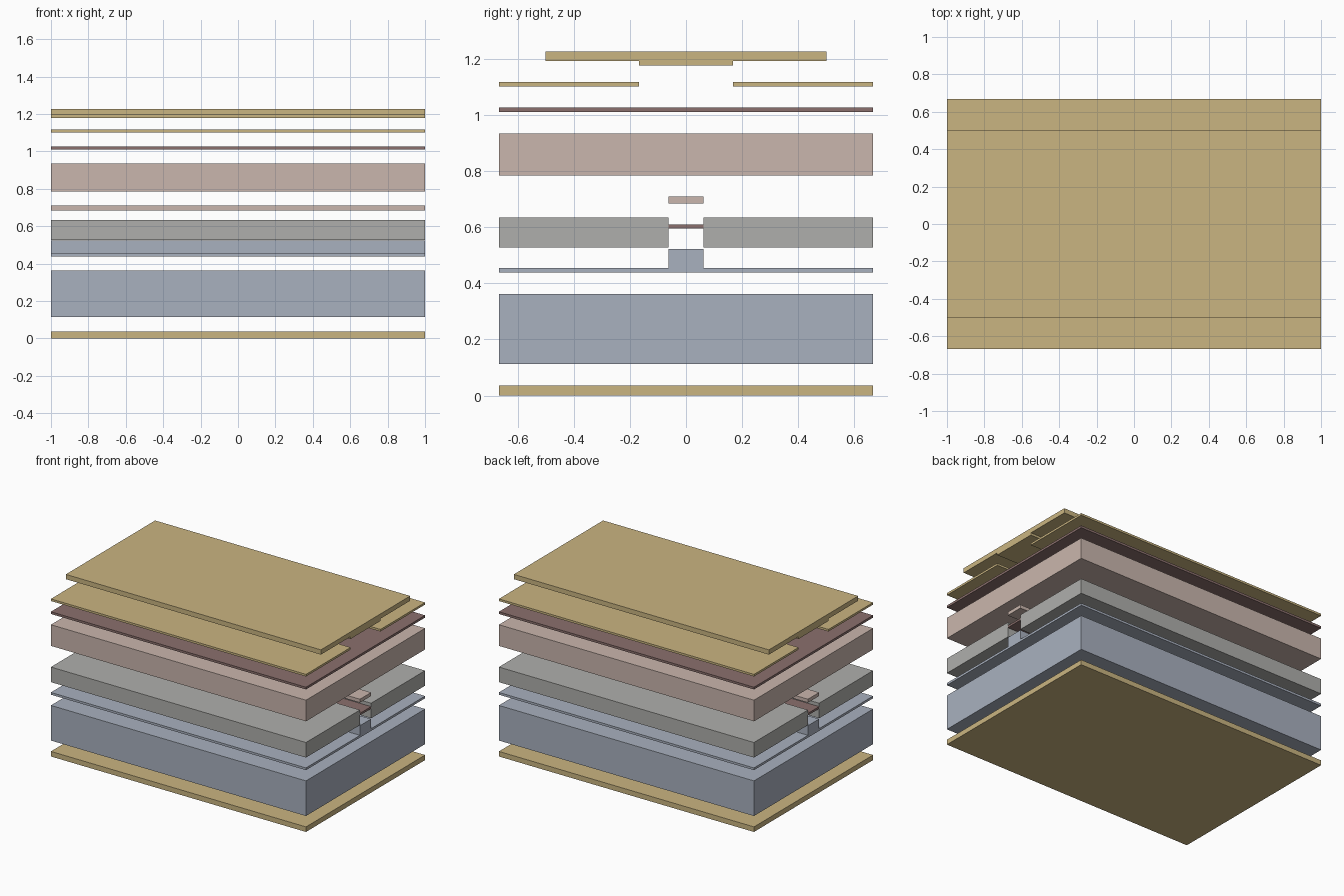
import bpy
import bmesh

cube = bpy.data.objects.get("Cube")
if cube:
    bpy.data.objects.remove(cube, do_unlink=True)


def linear(c):
    c /= 255
    return c / 12.92 if c <= 0.04045 else ((c + 0.055) / 1.055) ** 2.4


def material(name, *rgb):
    colour = (*[linear(c) for c in rgb], 1)
    mat = bpy.data.materials.new(name)
    mat.use_nodes = True
    mat.diffuse_color = colour
    mat.node_tree.nodes["Principled BSDF"].inputs["Base Color"].default_value = colour
    return mat


gold = material("gold", 202, 181, 129)
blue = material("pale blue", 169, 177, 191)
grey = material("warm grey", 175, 175, 172)
pink = material("pale pink", 202, 182, 173)
mauve = material("dark mauve", 139, 112, 109)

HALF_X = 1.0      # half length of every layer
HALF_Y = 0.667    # half depth of the full layers
RIDGE = 0.0625    # half width of the buried ridge
GAP = 0.167       # half width of the top contact opening


def extrude(name, profile, mat):
    """Extrude a (y, z) profile along the whole length in x."""
    bm = bmesh.new()
    face = bm.faces.new([bm.verts.new((-HALF_X, y, z)) for y, z in profile])
    side = bmesh.ops.extrude_face_region(bm, geom=[face])["geom"]
    verts = [v for v in side if isinstance(v, bmesh.types.BMVert)]
    bmesh.ops.translate(bm, verts=verts, vec=(2 * HALF_X, 0, 0))
    bmesh.ops.recalc_face_normals(bm, faces=bm.faces)
    mesh = bpy.data.meshes.new(name)
    bm.to_mesh(mesh)
    bm.free()
    mesh.materials.append(mat)
    obj = bpy.data.objects.new(name, mesh)
    bpy.context.collection.objects.link(obj)


def slab(name, y0, y1, z0, z1, mat):
    extrude(name, [(y0, z0), (y1, z0), (y1, z1), (y0, z1)], mat)


def ridged(name, wide, narrow, base, step, tip, mat):
    """Plate from base to step, with a central rib reaching to tip."""
    half = [(wide, base), (wide, step), (narrow, step), (narrow, tip)]
    extrude(name, half + [(-y, z) for y, z in reversed(half)], mat)


# Full-size flat layers
slab("bottom_plate", -HALF_Y, HALF_Y, 0, 0.036, gold)
slab("base_block", -HALF_Y, HALF_Y, 0.113, 0.362, blue)
slab("upper_block", -HALF_Y, HALF_Y, 0.784, 0.934, pink)
slab("cap_layer", -HALF_Y, HALF_Y, 1.010, 1.026, mauve)

# Thin layer with a central rib
ridged("ridge_layer", HALF_Y, RIDGE, 0.438, 0.454, 0.522, blue)

# Strips stacked above the rib
slab("core_strip", -RIDGE, RIDGE, 0.595, 0.610, mauve)
slab("upper_strip", -RIDGE, RIDGE, 0.685, 0.710, pink)

# Paired layers either side of the centre
for side, s in (("front", -1), ("back", 1)):
    slab(side + "_filler_block", s * RIDGE, s * HALF_Y, 0.527, 0.634, grey)
    slab(side + "_top_sheet", s * GAP, s * HALF_Y, 1.102, 1.117, gold)

# Top plate with a shallow rib underneath
ridged("top_plate", 0.5, GAP, 1.227, 1.193, 1.177, gold)
